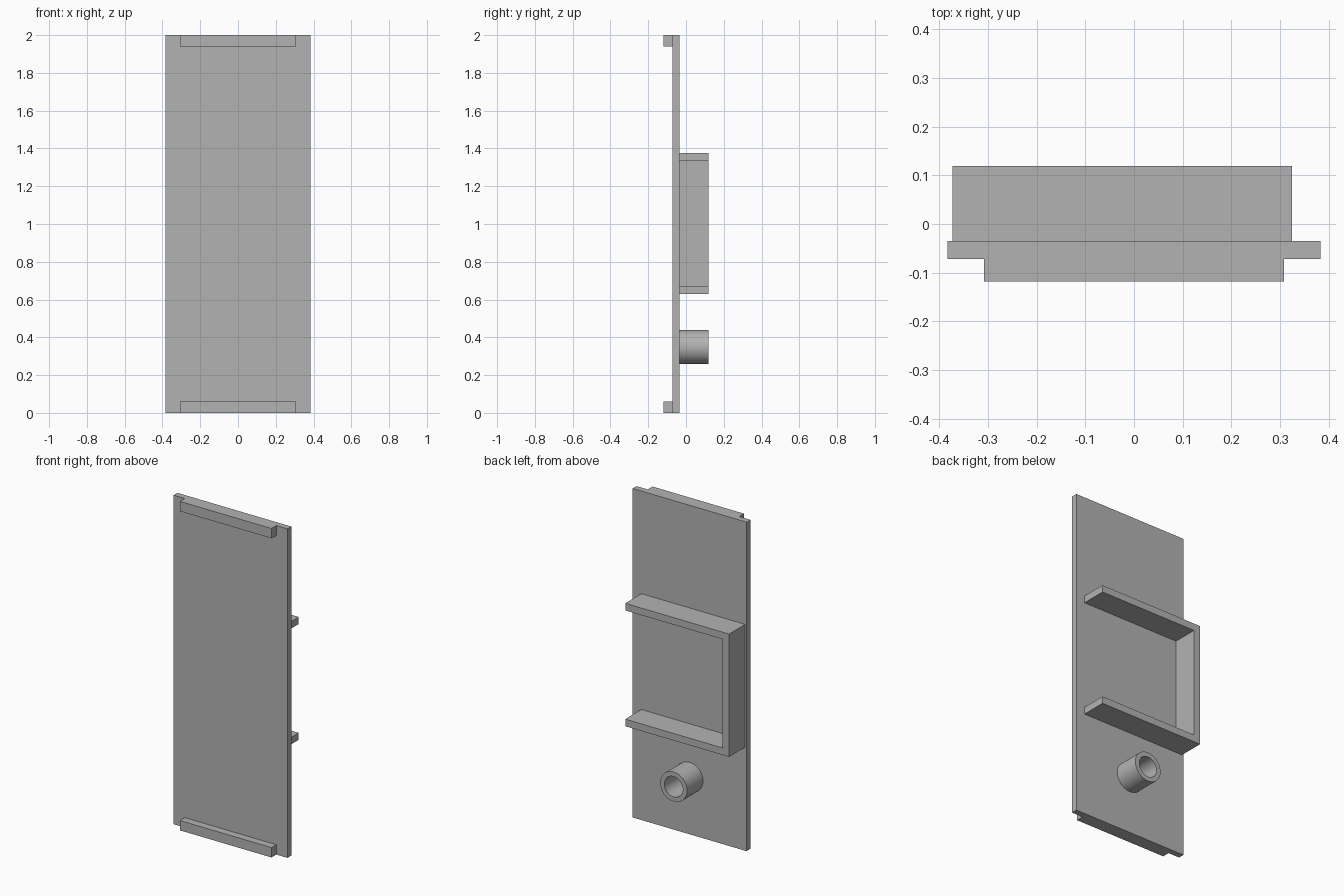
import bpy
import bmesh
from mathutils import Matrix, Vector

cube = bpy.data.objects.get("Cube")
if cube:
    bpy.data.objects.remove(cube, do_unlink=True)

# Single plain grey material
grey = bpy.data.materials.new("plain_grey")
grey.use_nodes = True
colour = (0.45, 0.45, 0.45, 1)
grey.diffuse_color = colour
grey.node_tree.nodes["Principled BSDF"].inputs["Base Color"].default_value = colour

PLATE_FRONT, PLATE_BACK = -0.072, -0.035
LIP_FRONT, REAR = -0.118, 0.119


def finish(name, bm):
    bmesh.ops.recalc_face_normals(bm, faces=bm.faces)
    mesh = bpy.data.meshes.new(name)
    bm.to_mesh(mesh)
    bm.free()
    mesh.materials.append(grey)
    obj = bpy.data.objects.new(name, mesh)
    bpy.context.collection.objects.link(obj)
    return obj


def box(name, x, y, z):
    """Box from (min, max) ranges on each axis."""
    lo, hi = (Vector(c) for c in zip(x, y, z))
    bm = bmesh.new()
    place = Matrix.Translation((lo + hi) / 2) @ Matrix.Diagonal((*(hi - lo), 1))
    bmesh.ops.create_cube(bm, size=1, matrix=place)
    return finish(name, bm)


def extrude_profile(name, points, y0, y1):
    """Extrude an outline in the XZ plane from y0 to y1."""
    bm = bmesh.new()
    face = bm.faces.new([bm.verts.new((x, y0, z)) for x, z in points])
    new = bmesh.ops.extrude_face_region(bm, geom=[face])["geom"]
    verts = [v for v in new if isinstance(v, bmesh.types.BMVert)]
    bmesh.ops.translate(bm, verts=verts, vec=(0, y1 - y0, 0))
    return finish(name, bm)


def tube(name, centre, outer, inner, y0, y1, sides=64):
    """Hollow tube along Y, spun from a rectangular wall section."""
    x, z = centre
    bm = bmesh.new()
    section = [(outer, y0), (outer, y1), (inner, y1), (inner, y0)]
    verts = [bm.verts.new((x + r, y, z)) for r, y in section]
    edges = [bm.edges.new((verts[i], verts[(i + 1) % 4])) for i in range(4)]
    bmesh.ops.spin(bm, geom=verts + edges, cent=(x, 0, z), axis=(0, 1, 0),
                   angle=6.283185307, steps=sides)
    bmesh.ops.remove_doubles(bm, verts=bm.verts, dist=0.0001)
    return finish(name, bm)


# Main panel
box("panel", (-0.383, 0.383), (PLATE_FRONT, PLATE_BACK), (0, 2))

# Front lips at both ends
for name, z in (("bottom_lip", (0, 0.06)), ("top_lip", (1.94, 2))):
    box(name, (-0.308, 0.308), (LIP_FRONT, PLATE_FRONT), z)

# Three-sided rear bracket, open toward +x
left, right, low, high, wall = -0.373, 0.325, 0.629, 1.376, 0.043
extrude_profile("rear_bracket", [
    (right, low), (left, low), (left, high), (right, high),
    (right, high - wall), (left + wall, high - wall),
    (left + wall, low + wall), (right, low + wall),
], PLATE_BACK, REAR)

# Round rear socket
socket = tube("rear_socket", (0, 0.348), 0.09, 0.062, PLATE_BACK, REAR)
bpy.ops.object.select_all(action="DESELECT")
socket.select_set(True)
bpy.context.view_layer.objects.active = socket
bpy.ops.object.shade_smooth_by_angle()
